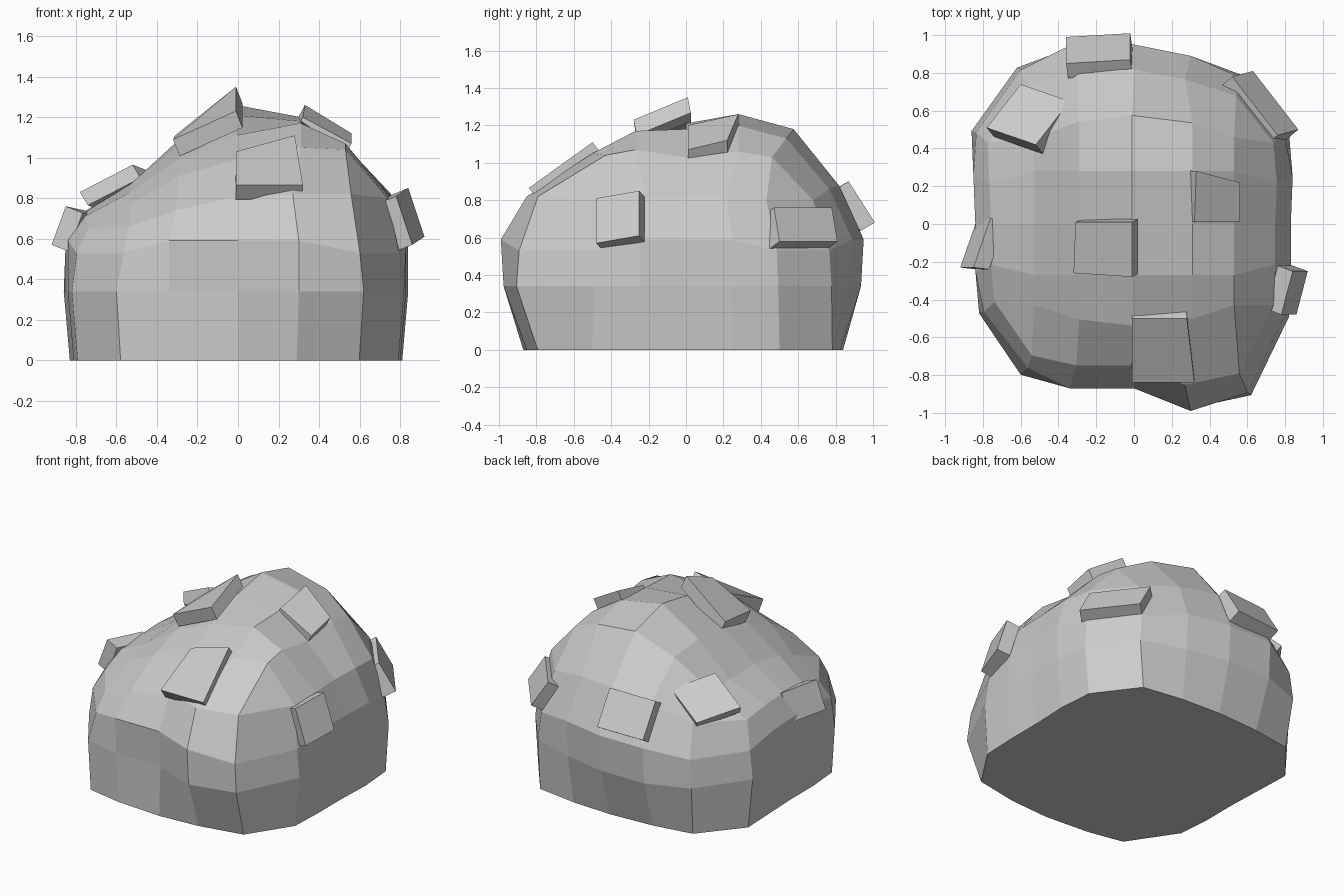
import bpy
from mathutils import Vector

if "Cube" in bpy.data.objects:
    bpy.data.objects.remove(bpy.data.objects["Cube"])


def make_object(name, verts, faces):
    mesh = bpy.data.meshes.new(name)
    mesh.from_pydata(verts, [], faces)
    mesh.update()
    ob = bpy.data.objects.new(name, mesh)
    bpy.context.collection.objects.link(ob)
    return ob


# Boulder outline: five points each for front, right, back and left
OUTLINE = [(-.60, -.81), (-.34, -.87), (0, -.87), (.30, -.99), (.62, -.92),
           (.82, -.50), (.83, -.25), (.83, 0), (.84, .25), (.82, .50),
           (.60, .79), (.30, .89), (0, .95), (-.33, .95), (-.62, .84),
           (-.86, .50), (-.85, .25), (-.84, 0), (-.84, -.25), (-.82, -.48)]
CORNERS = (0, 4, 5, 9, 10, 14, 15, 19)
# Heights of the shoulder ring, in outline order
SHOULDER = [.66, .74, .81, .82, .82,
            .80, .81, .82, .82, .80,
            .80, .86, .88, .84, .74,
            .71, .73, .73, .71, .65]
# Crown: column x, row y, and the height of each grid point, front row first
COLS = [-.53, -.29, -.01, .31, .53]
ROWS = [-.43, -.27, 0, .28, .46]
CROWN = [[.77, .91, .99, 1.05, 1.04],
         [.83, .99, 1.11, 1.17, 1.07],
         [.87, 1.06, 1.21, 1.18, 1.03],
         [.87, 1.09, 1.26, 1.20, 1.06],
         [.85, 1.06, 1.18, 1.13, 1.03]]


def build_boulder():
    n = len(OUTLINE)
    verts, faces = [], []
    # foot ring, more even than the rings above it
    for x, y in OUTLINE:
        y = max(-.87 + .2 * x * x, min(.84 - .16 * x * x, y))
        verts.append((x * .965, y, 0))
    # side rings, dipping at the corners
    verts += [(x, y * .985, .34) for x, y in OUTLINE]
    for i, (x, y) in enumerate(OUTLINE):
        k = .94 if i == 0 else .97 if i in CORNERS else 1
        verts.append((x * k, y * k, .53 if i in CORNERS else .59))
    verts += [(x * .9, y * .86, z) for (x, y), z in zip(OUTLINE, SHOULDER)]
    for r in range(3):
        for i in range(n):
            j = (i + 1) % n
            faces.append((r * n + i, r * n + j, (r + 1) * n + j, (r + 1) * n + i))
    faces.append(tuple(reversed(range(n))))
    # crown grid, end rows bowed outward
    g = len(verts)
    for r, y in enumerate(ROWS):
        for c, x in enumerate(COLS):
            bow = 1 + .25 * (1 - (x / .53) ** 2) if r in (0, 4) else 1
            verts.append((x, y * bow, CROWN[r][c]))
    for r in range(4):
        for c in range(4):
            a = g + r * 5 + c
            faces.append((a, a + 1, a + 6, a + 5))
    # join the shoulder to the crown edge, with a triangle at each corner
    sides = [[c for c in range(5)], [4 + 5 * r for r in range(5)],
             [24 - c for c in range(5)], [20 - 5 * r for r in range(5)]]
    rim = [g + i for side in sides for i in side]
    for i in range(n):
        j = (i + 1) % n
        a, b = 3 * n + i, 3 * n + j
        faces.append((a, b, rim[i]) if rim[i] == rim[j] else (a, b, rim[j], rim[i]))
    return make_object("boulder", verts, faces)


def add_slab(name, corners, depth=.09):
    """Slab with the given outer face, sunk toward the middle of the rock."""
    top = [Vector(c) for c in corners]
    mid = sum(top, Vector()) / 4
    inward = (Vector((0, 0, .3)) - mid).normalized()
    normal = (top[2] - top[0]).cross(top[3] - top[1]).normalized()
    if normal.dot(inward) > 0:
        top.reverse()
        normal = -normal
    sink = (inward - normal).normalized() * depth
    low = [q + sink for q in top]
    faces = [(0, 1, 2, 3), (7, 6, 5, 4)]
    faces += [(i, i + 4, (i + 1) % 4 + 4, (i + 1) % 4) for i in range(4)]
    return make_object(name, top + low, faces)


def span(p, u, v):
    """Four corners of a parallelogram."""
    p, u, v = Vector(p), Vector(u), Vector(v)
    return [p, p + u, p + u + v, p + v]


build_boulder()

# Stone slabs stuck on the surface
add_slab("slab_front", [(-.01, -.84, .865), (.32, -.84, .865), (.28, -.50, 1.11), (-.01, -.50, 1.03)])
add_slab("slab_crown_left", [(-.31, .01, 1.11), (-.01, .01, 1.35), (-.01, -.28, 1.23), (-.32, -.26, 1.09)])
add_slab("slab_crown_right", [(.33, .28, 1.26), (.32, .01, 1.20), (.56, .01, 1.07), (.56, .22, 1.12)])
add_slab("slab_back_left", span((-.78, .51, .83), (.26, -.09, .135), (.18, .23, -.07)))
add_slab("slab_back", span((-.36, .85, .89), (.34, .02, .01), (0, .14, -.22)))
add_slab("slab_back_right", span((.87, .50, .58), (-.24, .31, 0), (-.11, -.03, .18)))
add_slab("slab_right", span((.86, -.48, .57), (.06, .23, .04), (-.08, 0, .24)))
add_slab("slab_left", span((-.92, -.23, .57), (.09, .26, -.02), (.07, 0, .19)))
